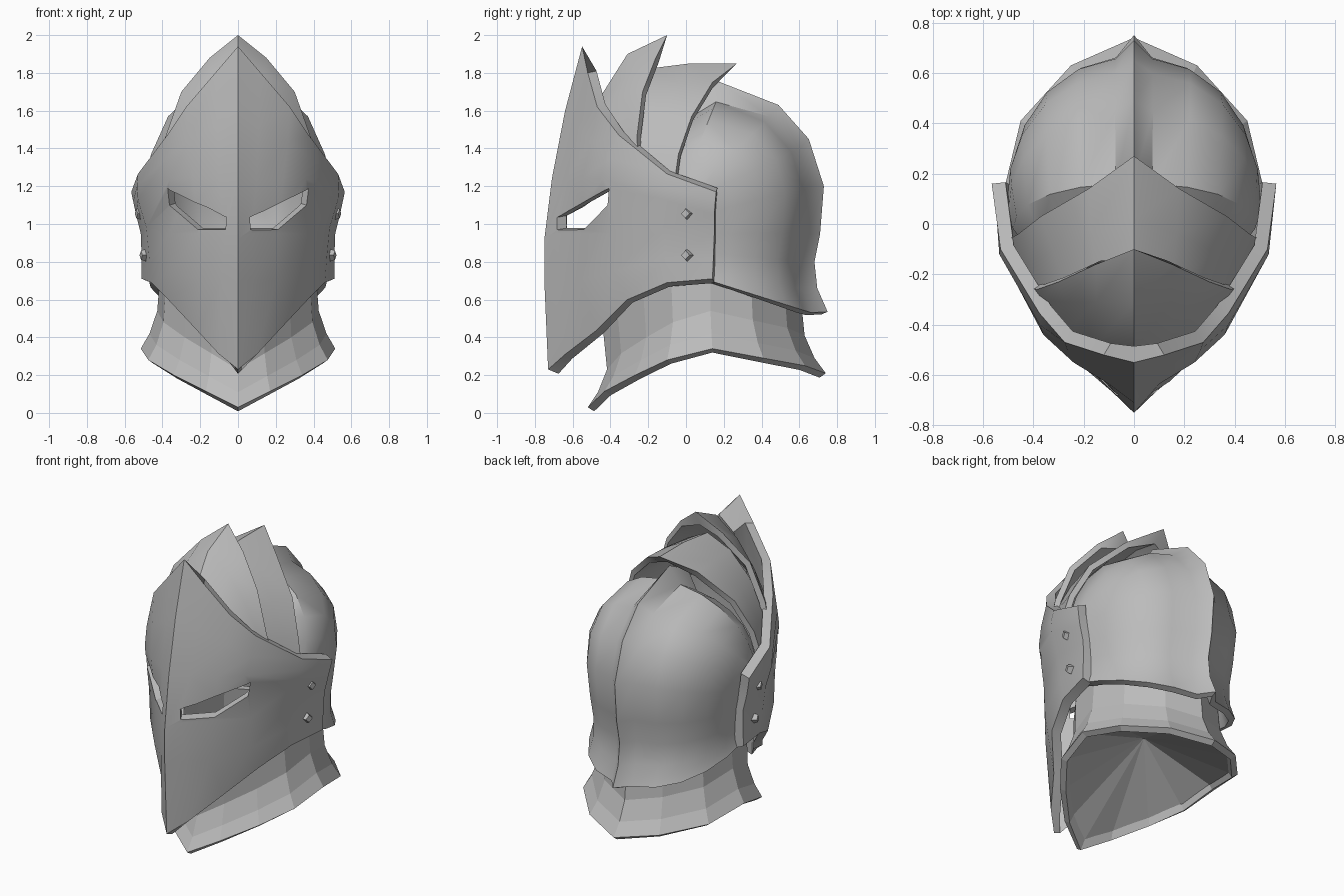
import bpy, bmesh, math
from mathutils import Vector

if "Cube" in bpy.data.objects:
    bpy.data.objects.remove(bpy.data.objects["Cube"])

steel = bpy.data.materials.new("steel_grey")
steel.diffuse_color = (0.5, 0.5, 0.5, 1)
steel.use_nodes = True
steel.node_tree.nodes["Principled BSDF"].inputs["Base Color"].default_value = steel.diffuse_color


def make(name, verts, faces):
    """Mesh object with faces turned outward from the middle of the head."""
    me = bpy.data.meshes.new(name)
    me.from_pydata([tuple(v) for v in verts], [], faces)
    mid = Vector((0, 0.05, 1.0))
    if sum(p.area * p.normal.dot(p.center - mid) for p in me.polygons) < 0:
        me.flip_normals()
    me.materials.append(steel)
    ob = bpy.data.objects.new(name, me)
    bpy.context.collection.objects.link(ob)
    return ob


def shell(name, half_rows, loop=False):
    """Symmetric skin through rows given for x >= 0, starting on the centre line."""
    rows = []
    for r in half_rows:
        flip = [(-x, y, z) for x, y, z in r]
        rows.append(list(r) + flip[-2:0:-1] if loop else flip[:0:-1] + list(r))
    n = len(rows[0])
    faces = []
    for i in range(len(rows) - 1):
        for j in range(n if loop else n - 1):
            k = (j + 1) % n
            faces.append((i * n + j, i * n + k, (i + 1) * n + k, (i + 1) * n + j))
    return make(name, [p for r in rows for p in r], faces)


def apply_modifiers(ob):
    dg = bpy.context.evaluated_depsgraph_get()
    me = bpy.data.meshes.new_from_object(ob.evaluated_get(dg))
    ob.modifiers.clear()
    ob.data = me


def finish(ob, thickness, cutters=(), angle=None, tip=None, inner_tip=None, bevel_row=0):
    """Give thickness, slope the rims, sharpen the tip, cut holes, then shade."""
    count = len(ob.data.vertices)
    m = ob.modifiers.new("thickness", "SOLIDIFY")
    m.thickness, m.offset = thickness, -1
    apply_modifiers(ob)
    verts = ob.data.vertices
    for i in range(bevel_row):
        verts[count + i].co.z -= .025
        verts[2 * count - 1 - i].co.z += .02
    if tip:
        outer = min(range(count), key=lambda i: (verts[i].co - Vector(tip)).length)
        verts[outer + count].co = inner_tip
        ob.data.update()
    for c in cutters:
        m = ob.modifiers.new("cut", "BOOLEAN")
        m.operation, m.solver, m.object = "DIFFERENCE", "EXACT", c
    if cutters:
        apply_modifiers(ob)
    if angle:
        bpy.ops.object.select_all(action="DESELECT")
        ob.select_set(True)
        bpy.context.view_layer.objects.active = ob
        bpy.ops.object.shade_smooth_by_angle(angle=math.radians(angle))


# Visor: columns from the nose ridge to the rear edge, each bottom to top
visor_columns = [
    [(0, -.73, .23), (0, -.75, .70), (0, -.75, .92), (0, -.71, 1.24), (0, -.64, 1.60), (0, -.55, 1.94)],
    [(.10, -.64, .31), (.085, -.668, .70), (.07, -.68, .95), (.10, -.635, 1.24), (.11, -.58, 1.52), (.12, -.52, 1.80)],
    [(.22, -.47, .44), (.20, -.57, .70), (.21, -.54, .95), (.24, -.55, 1.24), (.265, -.50, 1.44), (.275, -.47, 1.62)],
    [(.37, -.31, .60), (.36, -.385, .75), (.365, -.39, .95), (.36, -.44, 1.24), (.375, -.40, 1.35), (.375, -.355, 1.47)],
    [(.46, -.10, .69), (.47, -.11, .82), (.485, -.12, .98), (.53, -.12, 1.13), (.535, -.12, 1.20), (.53, -.10, 1.265)],
    [(.51, .14, .71), (.51, .145, .82), (.515, .15, .95), (.54, .15, 1.05), (.555, .155, 1.12), (.565, .16, 1.17)],
]
visor = shell("visor", list(zip(*visor_columns)))

# Slanted eye openings
eye = [(.065, -.68, .97), (.065, -.685, 1.035), (.37, -.40, 1.19), (.36, -.41, 1.10), (.21, -.54, .97)]
inward = Vector((-.45, .87, .15)) * 0.12
cutters = []
for side, label in ((1, "right"), (-1, "left")):
    pts = [Vector(p) + inward * s for s in (-1, 1) for p in eye]
    pts = [(side * p.x, p.y, p.z) for p in pts]
    faces = [(0, 1, 2, 3, 4), (9, 8, 7, 6, 5)]
    faces += [(j, j + 5, (j + 1) % 5 + 5, (j + 1) % 5) for j in range(5)]
    c = make("eye_cutter_" + label, pts, faces)
    bm = bmesh.new()
    bm.from_mesh(c.data)
    bmesh.ops.recalc_face_normals(bm, faces=bm.faces)
    bm.to_mesh(c.data)
    bm.free()
    c.hide_render = True
    c.hide_set(True)
    cutters.append(c)
finish(visor, 0.055, cutters, 30, (0, -.55, 1.94), (0, -.485, 1.72), bevel_row=11)
for c in cutters:
    bpy.data.objects.remove(c)

# Skull: arcs from a raised centre ridge round to the temple, ending in a flared hem
# each row: ridge (y, z), crown beside the ridge (y, z), temple (x, y, z)
skull_rows = [
    ((-.02, 1.66), (-.02, 1.54), (.42, -.10, 1.20)),
    ((.17, 1.755), (.16, 1.65), (.48, -.02, 1.20)),
    ((.49, 1.63), (.45, 1.57), (.50, .04, 1.18)),
    ((.65, 1.45), (.60, 1.40), (.505, .07, 1.15)),
    ((.73, 1.20), (.66, 1.20), (.495, .08, 1.05)),
    ((.71, .95), (.64, .95), (.475, .08, .95)),
    ((.68, .80), (.61, .80), (.465, .08, .85)),
    ((.695, .66), (.62, .655), (.46, .08, .77)),
    ((.75, .535), (.665, .53), (.475, .08, .715)),
]
rows = []
for ridge, crown, (sx, sy, sz) in skull_rows:
    row = [(0, *ridge)]
    for deg in (7, 24, 42, 60, 76, 90):
        s = math.sin(math.radians(deg)) ** 0.9
        c = max(0, math.cos(math.radians(deg))) ** 0.9
        row.append((sx * s, sy + (crown[0] - sy) * c, sz + (crown[1] - sz) * c))
    rows.append(row)
finish(shell("skull", rows), 0.04, angle=35)

# Two overlapping brow plates, rows from front to the raised rear edge
front_plate = [
    [(0, -.50, 1.60), (.15, -.48, 1.52), (.27, -.42, 1.42), (.36, -.36, 1.30), (.40, -.30, 1.20)],
    [(0, -.31, 1.90), (.15, -.31, 1.79), (.27, -.31, 1.63), (.37, -.30, 1.42), (.42, -.27, 1.25)],
    [(0, -.10, 2.00), (.15, -.16, 1.88), (.30, -.23, 1.70), (.385, -.26, 1.46), (.43, -.25, 1.28)],
]
rear_plate = [
    [(0, -.22, 1.82), (.15, -.24, 1.74), (.27, -.26, 1.59), (.365, -.27, 1.41), (.42, -.25, 1.22)],
    [(0, .02, 1.85), (.17, -.04, 1.75), (.32, -.11, 1.58), (.415, -.15, 1.38), (.46, -.15, 1.22)],
    [(0, .27, 1.85), (.18, .14, 1.75), (.37, .03, 1.57), (.46, -.04, 1.37), (.495, -.06, 1.23)],
]
finish(shell("front_brow_plate", front_plate), 0.035, angle=35,
       tip=(0, -.10, 2.00), inner_tip=(0, -.14, 1.90))
finish(shell("rear_brow_plate", rear_plate), 0.035, angle=35,
       tip=(0, .27, 1.85), inner_tip=(0, .19, 1.785))

# Neck collar: flared lower rim, narrowing upward
rim = [(0, -.52, .03), (.17, -.43, .115), (.34, -.27, .20), (.475, -.10, .28),
       (.515, .14, .34), (.45, .41, .29), (.25, .63, .25), (0, .74, .21)]


def ring(scale, lift, front_scale=None, front_lift=0):
    out = []
    for x, y, z in rim:
        front = max(0, (.08 - y) / .6)
        k = front_scale if front_scale and y < .08 else scale
        out.append((x * scale, .08 + (y - .08) * k, z + lift + front_lift * front))
    return out


collar = shell("collar", [ring(1, 0), ring(.91, .08), ring(.83, .20),
                          ring(.80, .40, .88, .10)], True)
finish(collar, 0.04)

# Faceted cone closing the collar from below
half = ring(.95, 0)
loop = half + [(-x, y, z) for x, y, z in half[-2:0:-1]]
n = len(loop)
lining = make("collar_lining", loop + [(0, .09, .51)], [(j, (j + 1) % n, n) for j in range(n)])
if sum(p.normal.z for p in lining.data.polygons) > 0:
    lining.data.flip_normals()

# Square studs on the cheeks
for side, label in ((1, "right"), (-1, "left")):
    for x, z, pos in ((.515, 1.055, "upper"), (.49, .835, "lower")):
        bpy.ops.mesh.primitive_cone_add(vertices=4, radius1=.04, radius2=.024, depth=.05,
                                        location=(side * x, 0.005, z),
                                        rotation=(math.radians(20), side * math.pi / 2, 0))
        stud = bpy.context.object
        stud.name = f"{label}_{pos}_stud"
        stud.data.materials.append(steel)
